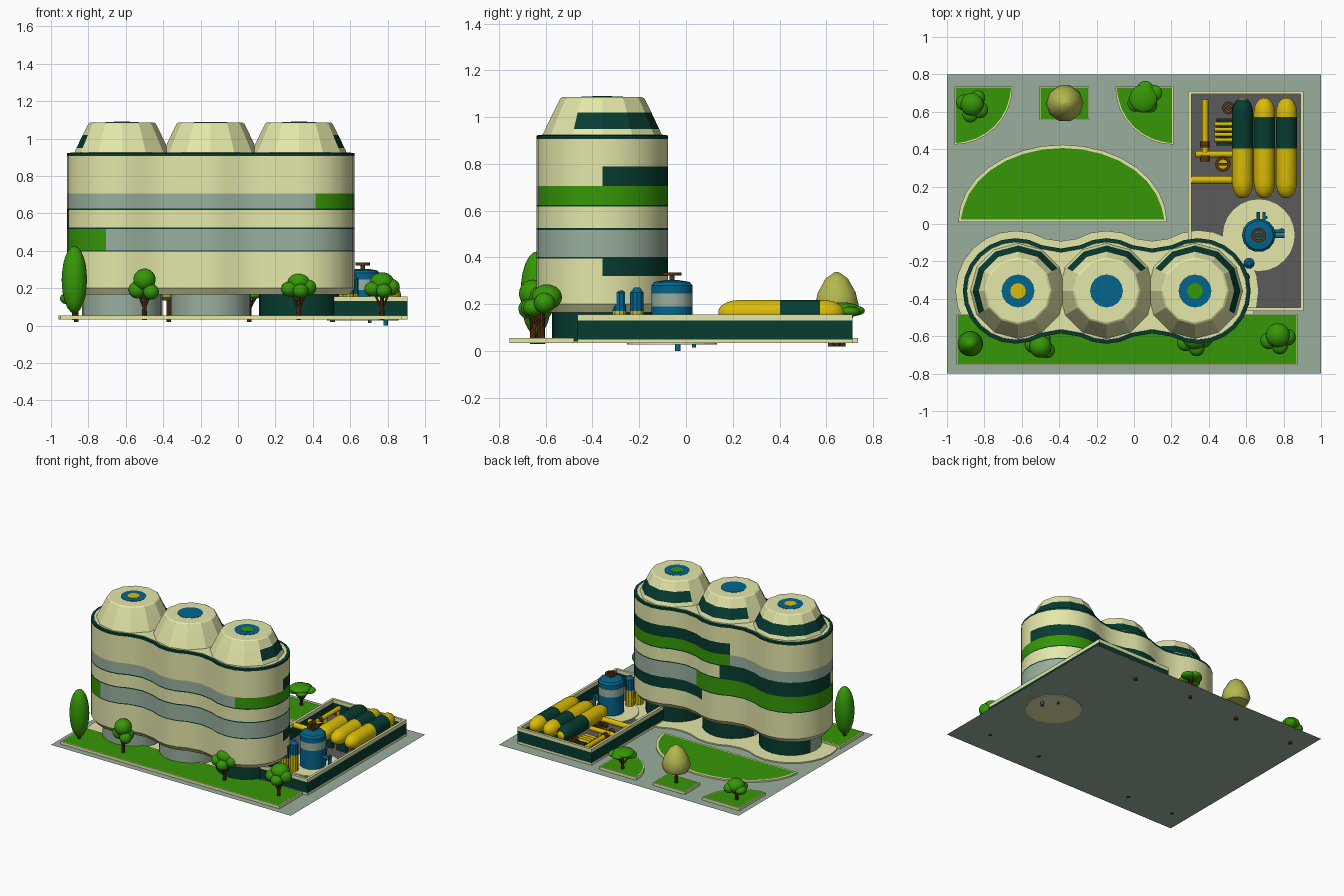
import bpy, bmesh, math
from mathutils import Vector, Matrix

if "Cube" in bpy.data.objects:
    bpy.data.objects.remove(bpy.data.objects["Cube"])

COL = {"cream": (.80, .82, .41), "sage": (.32, .43, .34), "green": (.036, .31, .002), "dark_green": (.002, .045, .03),
       "yellow": (.70, .50, .002), "blue": (.001, .13, .27), "brown": (.10, .033, .006),
       "asphalt": (.105, .105, .108), "olive": (.45, .48, .08)}
MAT = {}
for k, c in COL.items():
    MAT[k] = bpy.data.materials.new(k)
    MAT[k].diffuse_color = (*c, 1)


def finish(name, bm, rule, smooth=None):
    """Make an object; rule is a colour name or a function of the face centre."""
    bmesh.ops.recalc_face_normals(bm, faces=bm.faces[:])
    used = []
    for f in bm.faces:
        m = rule if isinstance(rule, str) else rule(f.calc_center_median())
        if m not in used:
            used.append(m)
        f.material_index = used.index(m)
    me = bpy.data.meshes.new(name)
    bm.to_mesh(me)
    bm.free()
    for m in used:
        me.materials.append(MAT[m])
    if smooth:
        me.shade_smooth()
        me.set_sharp_from_angle(angle=math.radians(smooth))
    ob = bpy.data.objects.new(name, me)
    bpy.context.collection.objects.link(ob)
    return ob


def loft(name, rings, rule, smooth=None, caps=True):
    bm = bmesh.new()
    vs = [[bm.verts.new(p) for p in r] for r in rings]
    n = len(vs[0])
    for a, b in zip(vs, vs[1:]):
        for i in range(n):
            j = (i + 1) % n
            bm.faces.new((a[i], a[j], b[j], b[i]))
    if caps:
        bm.faces.new(vs[0][::-1])
        bm.faces.new(vs[-1])
    return finish(name, bm, rule, smooth)


def lathe(name, prof, at, rule, axis=(0, 0, 1), n=12, smooth=None, caps=True):
    q = Vector(axis).to_track_quat('Z', 'Y').to_matrix() if axis != (0, 0, 1) else Matrix.Identity(3)
    rings = [[Vector(at) + q @ Vector((r * math.cos(t), r * math.sin(t), z))
              for t in (2 * math.pi * i / n for i in range(n))] for r, z in prof]
    return loft(name, rings, rule, smooth, caps)


def rod(name, a, b, r, rule, n=10):
    d = Vector(b) - Vector(a)
    return lathe(name, [(r, 0), (r, d.length)], a, rule, tuple(d.normalized()), n, 40)


def rect(x0, x1, y0, y1, z):
    return [(x0, y0, z), (x1, y0, z), (x1, y1, z), (x0, y1, z)]


def box(name, x0, x1, y0, y1, z0, z1, rule):
    return loft(name, [rect(x0, x1, y0, y1, z0), rect(x0, x1, y0, y1, z1)], rule)


def bed(name, pts, z0, z1, border):
    """Planting bed: cream kerb, green inset top."""
    bm = bmesh.new()
    base = bm.faces.new([bm.verts.new((x, y, z0)) for x, y in pts])
    top = [bm.verts.new((x, y, z1)) for x, y in pts]
    for i in range(len(pts)):
        j = (i + 1) % len(pts)
        bm.faces.new((base.verts[i], base.verts[j], top[j], top[i]))
    face = bm.faces.new(top)
    bmesh.ops.recalc_face_normals(bm, faces=bm.faces[:])
    bmesh.ops.inset_individual(bm, faces=[face], thickness=border)
    mid = face.calc_center_median()
    return finish(name, bm, lambda c: "green" if (c - mid).length < 1e-5 else "cream")


def arc(cx, cy, rx, ry, a0, a1, n):
    return [(cx + rx * math.cos(math.radians(a0 + (a1 - a0) * i / n)),
             cy + ry * math.sin(math.radians(a0 + (a1 - a0) * i / n))) for i in range(n + 1)]


# ---- ground and beds
bm = bmesh.new()
bm.faces.new([bm.verts.new(p) for p in rect(-1, 1, -.8, .8, .032)])
finish("paving", bm, "sage")
Z0 = .0335
bed("front_bed", [(-.95, -.755), (.875, -.755), (.875, -.48), (-.95, -.48)], Z0, .055, .01)
bed("half_round_lawn", arc(-.382, .012, .558, .412, 0, 180, 16), Z0, .044, .018)
bed("left_corner_bed", [(-.96, .735)] + arc(-.96, .735, .31, .31, 270, 360, 8), Z0, .055, .009)
bed("right_corner_bed", [(.21, .735)] + arc(.21, .735, .31, .31, 180, 270, 8), Z0, .055, .009)
bed("middle_bed", [(-.505, .555), (-.24, .555), (-.24, .735), (-.505, .735)], Z0, .055, .009)

# ---- triple tower
CX, CY = (-.62, -.147, .326), -.358
OX3 = (-.633, -.147, .342)  # body lobes sit slightly further out than the cones


def outline(r, z):
    def a(cx, a0, a1):
        return [(x, y, z) for x, y in arc(cx, CY, r, r, a0, a1, (a1 - a0) // 15)]
    m0, m1, w = (OX3[0] + OX3[1]) / 2, (OX3[1] + OX3[2]) / 2, r - .055
    return (a(OX3[2], -120, 120) + [(m1, CY + w, z)] + a(OX3[1], 60, 120) + [(m0, CY + w, z)] + a(OX3[0], 60, 300)
            + [(m0, CY - w, z)] + a(OX3[1], 240, 300) + [(m1, CY - w, z)])


def tower_colour(c):
    x, z, front = c.x, c.z, c.y < CY
    if z > .9215:
        return "dark_green" if z < .9235 else "cream"
    if z > .905 or any(abs(z - l) < .003 for l in (.3985, .521, .621)):
        return "dark_green"
    if .32 < z < .395:
        return "dark_green" if not front and x > -.05 else "cream"
    if .4 < z < .52:
        return "green" if (x < -.7 if front else x < 0) else "sage"
    if .525 < z < .617:
        return "dark_green" if (x < -.9 if front else x < -.2) else "cream"
    if .625 < z < .705:
        return "green" if (x > .425 if front else x > -.33) else "sage"
    if .705 < z < .79:
        return "dark_green" if not front and x > -.33 else "cream"
    return "cream"


levels = [(.255, .165)] + [(.282, z) for z in (.2, .32, .395, .402, .517, .525, .617, .625, .705, .79, .907, .922)]
levels += [(.261, .924), (.26, .925)]
loft("tower_body", [outline(r, z) for r, z in levels], tower_colour, 35)
loft("tower_ground_pad", [outline(.322, Z0), outline(.322, .042)], "cream")

# ---- ground floors, roof cones and roof discs
for i, cx in enumerate(CX):
    lathe("ground_floor_%d" % i, [(.215, .036), (.215, .17)], (cx, CY, 0),
          lambda c: "sage" if i < 2 and c.y < CY + .05 else "dark_green", n=24, smooth=35)
    lo, hi = ((25, 200), (25, 160), (-40, 160))[i]

    def cone_colour(c):
        t = math.degrees(math.atan2(c.y - CY, c.x - cx))
        t = t + 360 if t < -90 else t
        return "dark_green" if .95 < c.z < 1.02 and lo < t < hi else "cream"
    lathe("roof_cone_%d" % i, [(.257, .92), (.243, .95), (.21, 1.02), (.18, 1.08), (.17, 1.086)],
          (cx, CY, 0), cone_colour)
    lathe("roof_disc_%d" % i, [(.088, 1.08), (.088, 1.088)], (cx, CY, 0), "blue", n=16)
    if i != 1:
        lathe("roof_dot_%d" % i, [(.042, 1.083), (.042, 1.09)], (cx, CY, 0), ("yellow", "", "green")[i], n=12)

# ---- walled yard
X0, X1, Y0, Y1 = .29, .907, -.465, .712
t = .018
prof = [(0, Z0), (0, .05), (0, .13), (0, .155), (t, .155), (t, .13), (t, .036)]
loft("yard_wall", [rect(X0 + d, X1 - d, Y0 + d, Y1 - d, z) for d, z in prof],
     lambda c: "cream" if c.z > .13 or c.z < .045 else "dark_green", caps=False)
box("yard_floor", X0 + .01, X1 - .01, Y0 + .01, Y1 - .01, .036, .042, "asphalt")

# ---- lying capsule tanks
cap = [(.012, 0), (.032, .012), (.046, .035), (.054, .06), (.057, .085), (.057, .265), (.057, .435), (.057, .46),
       (.053, .485), (.045, .507), (.03, .527), (.012, .537)]
for i, x in enumerate((.58, .697, .815)):
    lathe("capsule_tank_%d" % i, cap, (x, .138, .162),
          lambda c: "dark_green" if .403 < c.y < (.66 if i == 0 else .574) else "yellow", (0, 1, 0), 14, 40)
    for y in (.25, .55):
        box("tank_saddle", x - .04, x + .04, y - .015, y + .015, .04, .12, "dark_green")

# ---- upright tank with pad, valve wheel and side pipes
TX, TY = .667, -.06
lathe("tank_pad", [(.192, .028), (.192, .05)], (TX, TY, 0), "cream", n=24)
lathe("upright_tank", [(.09, .045), (.09, .19), (.09, .245), (.09, .28), (.078, .295), (.03, .303)], (TX, TY, 0),
      lambda c: "sage" if .19 < c.z < .245 else "blue", n=14, smooth=35)


def wheel(name, x, y, z, r):
    lathe(name, [(r * .6, z), (r, z), (r, z + .014), (r * .6, z + .014), (r * .6, z)], (x, y, 0), "brown",
          caps=False)
    box(name + "_spoke", x - r * .7, x + r * .7, y - .006, y + .006, z + .003, z + .01, "brown")


rod("valve_stem", (TX, TY, .29), (TX, TY, .335), .012, "brown")
wheel("valve_wheel", TX, TY, .322, .04)
for y in (-.04, -.065):
    rod("side_pipe", (TX + .07, y, .13), (.805, y, .13), .01, "blue")
rod("side_pipe_drop", (.79, -.035, 0), (.79, -.035, .14), .013, "blue")
for x in (.665, .695):
    rod("back_pipe", (x, 0, .12), (x, .065, .12), .009, "blue")
rod("back_pipe_drop", (.705, .035, .015), (.705, .035, .13), .009, "blue")
for x, y in ((.615, -.21), (.59, -.285)):
    lathe("small_tank", [(.03, .04), (.03, .17), (.03, .25), (.012, .272)], (x, y, 0),
          lambda c: "yellow" if c.z < .16 else "blue", n=10, smooth=35)

# ---- pipework and pump
rod("feed_pipe", (.305, .235, .135), (.55, .235, .135), .021, "yellow")
rod("long_pipe", (.38, .36, .12), (.38, .665, .12), .017, "yellow")
rod("cross_pipe", (.33, .373, .12), (.535, .373, .12), .017, "yellow")
for x, y in ((.38, .65), (.34, .373), (.38, .5)):
    rod("pipe_leg", (x, y, .036), (x, y, .12), .013, "yellow")
for y in (.335, .41):
    rod("pipe_collar", (.38, y, .12), (.38, y + .03, .12), .026, "brown")
rod("pump_body", (.475, .32, .04), (.475, .32, .13), .028, "yellow")
wheel("pump_wheel", .475, .32, .13, .042)
rod("corner_valve", (.505, .62, .018), (.505, .62, .14), .014, "brown")
wheel("corner_wheel", .505, .62, .135, .035)
box("manifold_base", .44, .535, .42, .565, .04, .075, "dark_green")
for k in range(4):
    rod("manifold_rod", (.43, .45 + k * .028, .1), (.53, .45 + k * .028, .1), .011, "yellow")
for x in (.45, .515):
    box("manifold_post", x - .006, x + .006, .43, .555, .07, .1, "brown")


# ---- trees
def tree(name, x, y, blobs, base=.03, colour="green"):
    bm = bmesh.new()
    for dx, dy, z, r, rz in blobs:
        m = Matrix.Translation((x + dx, y + dy, z)) @ Matrix.Diagonal((r, r, rz, 1))
        bmesh.ops.create_icosphere(bm, subdivisions=3, radius=1, matrix=m)
    finish(name + "_crown", bm, colour, 60)
    lathe(name + "_trunk", [(.013, base), (.009, blobs[0][2])], (x, y, 0), "brown", n=8)
    for dx, dy, z, r, rz in blobs[1:]:
        rod(name + "_branch", (x, y, .085), (x + dx, y + dy, z), .006, "brown", 6)


round_blobs = [(0, 0, .245, .06, .06), (-.04, .01, .19, .045, .045), (.035, -.02, .18, .042, .042),
               (.01, .04, .18, .045, .045)]
wide_blobs = [(0, .02, .23, .065, .055), (-.05, -.01, .195, .045, .04), (.05, .01, .205, .045, .045),
              (.01, -.04, .185, .042, .038)]
low_blobs = [(0, .01, .165, .062, .05), (-.045, .02, .145, .042, .032), (.04, -.02, .145, .045, .035),
             (-.01, -.045, .14, .042, .032), (.03, .045, .15, .04, .035)]
flat_blobs = [(-.01, 0, .18, .075, .028), (.045, .03, .168, .045, .022), (-.05, -.025, .165, .045, .022),
              (.025, -.035, .162, .04, .02), (0, .05, .172, .045, .022)]
tree("cypress", -.875, -.64, [(0, 0, .245, .068, .18)])
tree("front_left_tree", -.5, -.655, round_blobs)
tree("front_middle_tree", .325, -.625, wide_blobs)
tree("front_right_tree", .77, -.615, wide_blobs)
tree("back_left_tree", -.865, .63, low_blobs, .018)
tree("back_right_tree", .06, .67, flat_blobs, .018)

# pointed olive tree
OX, OY = -.37, .645
lathe("olive_tree_crown", [(.03, .135), (.085, .15), (.1, .19), (.085, .25), (.05, .31), (.008, .338)],
      (OX, OY, 0), "olive", n=10, smooth=50)
rod("olive_tree_trunk", (OX, OY, .018), (OX, OY, .16), .013, "brown", 8)

for m in bpy.data.materials:
    if m.users and not m.is_grease_pencil:
        m.use_nodes = True
        m.node_tree.nodes["Principled BSDF"].inputs["Base Color"].default_value = m.diffuse_color
